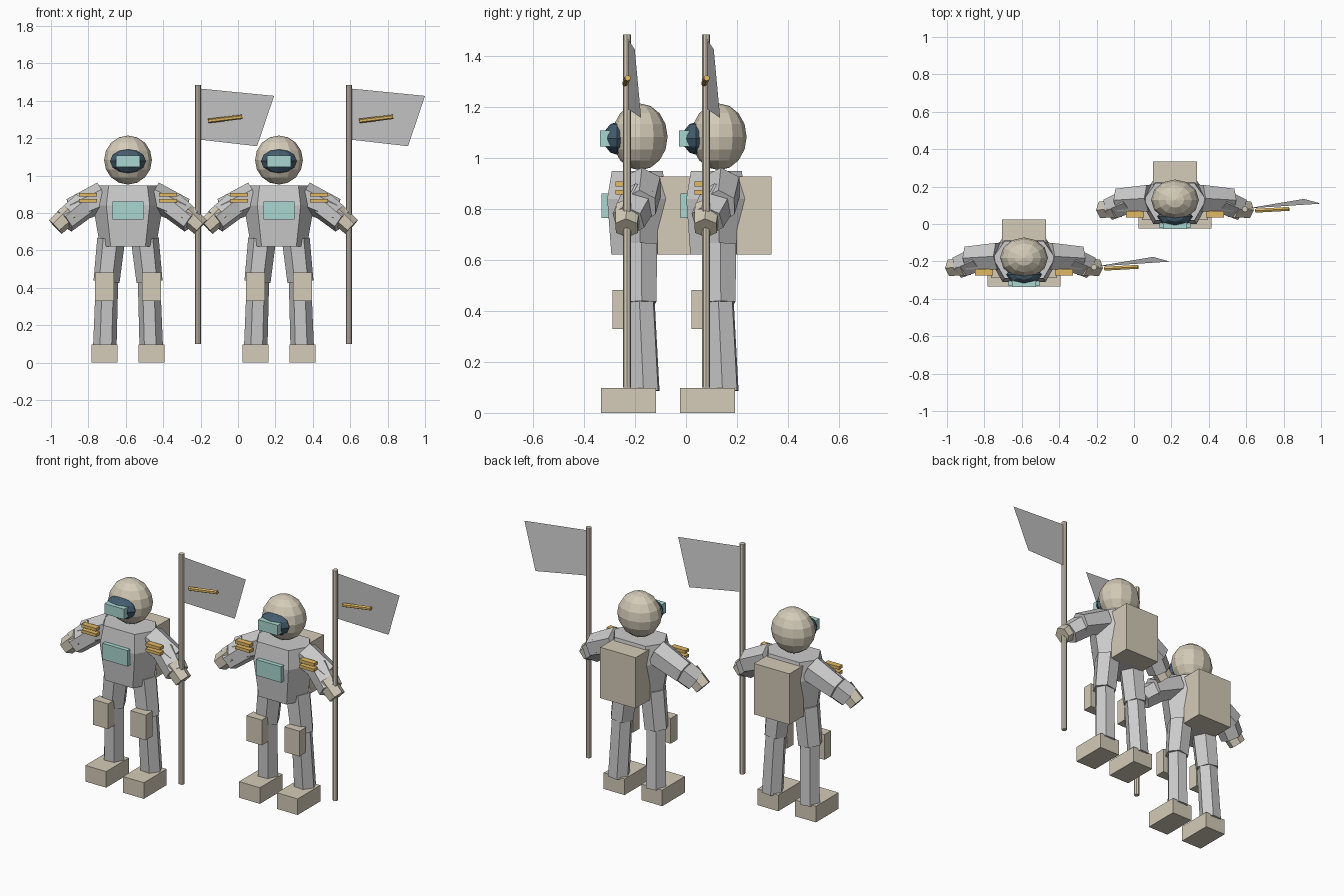
import bpy, bmesh, math
from mathutils import Vector, Matrix

if "Cube" in bpy.data.objects:
    bpy.data.objects.remove(bpy.data.objects["Cube"])


def material(name, rgb):
    m = bpy.data.materials.new(name)
    m.diffuse_color = (*rgb, 1)
    m.use_nodes = True
    m.node_tree.nodes["Principled BSDF"].inputs["Base Color"].default_value = m.diffuse_color
    return m


TAN = material("tan", (0.66, 0.60, 0.48))
TEAL = material("teal", (0.40, 0.68, 0.64))
DARK = material("dark_glass", (0.06, 0.11, 0.16))
ORANGE = material("orange", (0.75, 0.48, 0.13))


def finish(bm, name, mat, origin):
    bmesh.ops.recalc_face_normals(bm, faces=bm.faces)
    me = bpy.data.meshes.new(name)
    bm.to_mesh(me)
    bm.free()
    if mat:
        me.materials.append(mat)
    ob = bpy.data.objects.new(name, me)
    ob.location = origin
    bpy.context.collection.objects.link(ob)
    return ob


def box(name, lo, hi, mat, origin):
    lo, hi = Vector(lo), Vector(hi)
    bm = bmesh.new()
    bmesh.ops.create_cube(bm, size=1, matrix=Matrix.Translation((lo + hi) / 2)
                          @ Matrix.Diagonal((*(hi - lo), 1)))
    return finish(bm, name, mat, origin)


def limb(name, a, b, r1, r2, mat, origin, sides=6, roll=0):
    a, b = Vector(a), Vector(b)
    d = b - a
    bm = bmesh.new()
    mtx = (Matrix.Translation((a + b) / 2) @ d.to_track_quat('Z', 'Y').to_matrix().to_4x4()
           @ Matrix.Rotation(roll, 4, 'Z'))
    bmesh.ops.create_cone(bm, cap_ends=True, segments=sides, radius1=r1, radius2=r2,
                          depth=d.length, matrix=mtx)
    return finish(bm, name, mat, origin)


def ball(name, centre, radii, seg, rings, mat, origin):
    bm = bmesh.new()
    bmesh.ops.create_uvsphere(bm, u_segments=seg, v_segments=rings, radius=1,
                              matrix=Matrix.Translation(centre) @ Matrix.Diagonal((*radii, 1)))
    return finish(bm, name, mat, origin)


def torso(origin):
    # stacked six-sided rings: z, half width, front y, back y
    rows = [(0.622, 0.15, -0.112, 0.08), (0.84, 0.187, -0.128, 0.105),
            (0.948, 0.167, -0.11, 0.09)]
    bm = bmesh.new()
    rings = []
    for z, w, f, b in rows:
        pts = [(-w, 0), (-0.62 * w, f), (0.62 * w, f), (w, 0), (0.62 * w, b), (-0.62 * w, b)]
        rings.append([bm.verts.new((x, y, z)) for x, y in pts])
    for r, s in zip(rings, rings[1:]):
        for i in range(6):
            j = (i + 1) % 6
            bm.faces.new((r[i], r[j], s[j], s[i]))
    bm.faces.new(rings[0])
    bm.faces.new(rings[-1])
    finish(bm, "torso", None, origin)


def space_walker(o):
    # body, helmet and pack
    torso(o)
    ball("helmet", (0, 0, 1.083), (0.128, 0.109, 0.131), 12, 8, TAN, o)
    ball("visor", (0, -0.09, 1.077), (0.096, 0.052, 0.064), 8, 6, DARK, o)
    box("visor_plate", (-0.065, -0.157, 1.046), (0.065, -0.115, 1.108), TEAL, o)
    box("chest_panel", (-0.083, -0.15, 0.765), (0.083, -0.11, 0.861), TEAL, o)
    box("backpack", (-0.118, 0.07, 0.622), (0.118, 0.206, 0.928), TAN, o)

    for s, side in ((-1, "right"), (1, "left")):
        # arm and glove
        limb(side + "_upper_arm", (s * 0.13, 0.01, 0.888), (s * 0.30, 0, 0.81),
             0.082, 0.07, None, o)
        limb(side + "_forearm", (s * 0.235, 0, 0.84), (s * 0.34, -0.045, 0.755),
             0.075, 0.068, None, o)
        limb(side + "_glove", (s * 0.306, -0.045, 0.801), (s * 0.388, -0.052, 0.725),
             0.055, 0.05, TAN, o)
        # shoulder stripes
        for z in (0.865, 0.898):
            x0, x1 = sorted((s * 0.165, s * 0.262))
            box(side + "_stripe", (x0, -0.095, z - 0.009), (x1, -0.06, z + 0.009), ORANGE, o)
        # leg, knee pad and boot
        limb(side + "_thigh", (s * 0.09, 0, 0.66), (s * 0.115, 0.002, 0.432),
             0.075, 0.07, None, o)
        limb(side + "_shin", (s * 0.112, 0.003, 0.45), (s * 0.124, 0.02, 0.085),
             0.06, 0.063, None, o)
        x0, x1 = sorted((s * 0.075, s * 0.176))
        box(side + "_knee_pad", (x0, -0.108, 0.33), (x1, -0.045, 0.482), TAN, o)
        x0, x1 = sorted((s * 0.056, s * 0.195))
        box(side + "_boot", (x0, -0.153, 0), (x1, 0.063, 0.097), TAN, o)

    # pole, flag and flag stripe
    limb("flag_pole", (0.374, -0.05, 0.10), (0.374, -0.05, 1.485), 0.016, 0.016, TAN, o, 8)
    bm = bmesh.new()
    bm.faces.new([bm.verts.new(p) for p in ((0.385, -0.046, 1.465), (0.385, -0.046, 1.192),
                                            (0.69, 0.005, 1.157), (0.781, -0.02, 1.426))])
    finish(bm, "flag", None, o)
    limb("flag_stripe", (0.43, -0.058, 1.292), (0.61, -0.048, 1.314), 0.012, 0.012, ORANGE, o, 6)


space_walker((-0.588, -0.181, 0))
space_walker((0.219, 0.129, 0))
